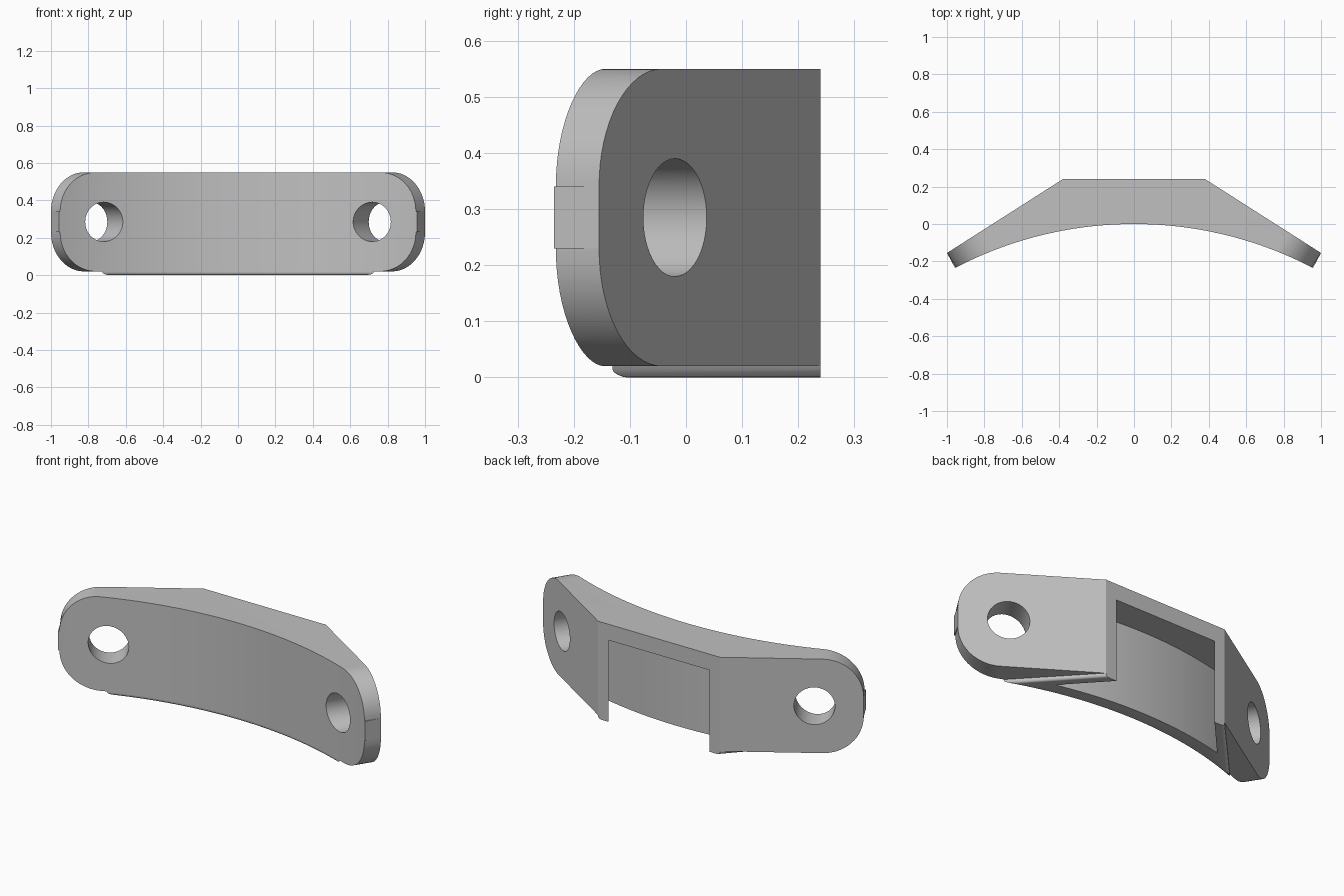
import bpy
import bmesh
import math
from mathutils import Vector, Matrix

cube = bpy.data.objects.get("Cube")
if cube:
    bpy.data.objects.remove(cube, do_unlink=True)

# Main sizes
BOTTOM, TOP = 0.02, 0.55
TIP = Vector((1.0, -0.155, 0))       # outer end of the back face
SHOULDER = Vector((0.38, 0.24, 0))   # where the wing meets the flat back
FRONT_X, FRONT_Y = 0.957, -0.235
RADIUS = (FRONT_X ** 2 + FRONT_Y ** 2) / (-2 * FRONT_Y)
WALL = 0.08
CORNER = 0.21

grey = bpy.data.materials.new("light grey")
grey.use_nodes = True
colour = (0.53, 0.53, 0.53, 1)
grey.diffuse_color = colour
grey.node_tree.nodes["Principled BSDF"].inputs["Base Color"].default_value = colour


def arc(half_width, offset=0.0, steps=48):
    """Points on the curved front, from +x to -x."""
    points = []
    for i in range(steps + 1):
        x = half_width * (1 - 2 * i / steps)
        points.append((x, math.sqrt((RADIUS + offset) ** 2 - x * x) - RADIUS))
    return points


def prism(name, outline, low, high, matrix=Matrix()):
    """Extrude a flat outline between two heights."""
    bm = bmesh.new()
    base = bm.faces.new([bm.verts.new((p[0], p[1], low)) for p in outline])
    new = bmesh.ops.extrude_face_region(bm, geom=[base])["geom"]
    verts = [v for v in new if isinstance(v, bmesh.types.BMVert)]
    bmesh.ops.translate(bm, verts=verts, vec=(0, 0, high - low))
    bmesh.ops.transform(bm, matrix=matrix, verts=bm.verts)
    bmesh.ops.recalc_face_normals(bm, faces=bm.faces)
    mesh = bpy.data.meshes.new(name)
    bm.to_mesh(mesh)
    bm.free()
    obj = bpy.data.objects.new(name, mesh)
    bpy.context.collection.objects.link(obj)
    mesh.materials.append(grey)
    return obj


def activate(obj):
    bpy.ops.object.select_all(action="DESELECT")
    obj.select_set(True)
    bpy.context.view_layer.objects.active = obj


def cut(obj, cutter):
    activate(obj)
    mod = obj.modifiers.new("cut", "BOOLEAN")
    mod.operation = "DIFFERENCE"
    mod.solver = "EXACT"
    mod.object = cutter
    bpy.ops.object.modifier_apply(modifier=mod.name)


# Curved bracket body and the thin lip beneath it
back = [(-SHOULDER.x, SHOULDER.y), (SHOULDER.x, SHOULDER.y)]
body = prism("bracket_body",
             [(-TIP.x, TIP.y)] + back + [(TIP.x, TIP.y)] + arc(FRONT_X), BOTTOM, TOP)
lip = prism("bottom_lip", back + arc(0.725), 0, BOTTOM)

# Round the lower edge of the lip, except along the back
bm = bmesh.new()
bm.from_mesh(lip.data)
edges = [e for e in bm.edges
         if all(v.co.z < 0.001 for v in e.verts) and any(v.co.y < 0.23 for v in e.verts)]
bmesh.ops.bevel(bm, geom=edges, offset=0.015, segments=4, profile=0.5, affect="EDGES")
bm.to_mesh(lip.data)
bm.free()

# Pocket open at the back and underneath
pocket = prism("pocket_cutter",
               [(-0.315, 0.4), (0.315, 0.4), (0.315, 0.24)]
               + arc(0.52, WALL) + [(-0.315, 0.24)], -0.1, 0.46)
for part in (body, lip):
    cut(part, pocket)
cutters = [pocket]

# Rounded wing corners and bolt holes, square to each wing's back face
along = (TIP - SHOULDER).normalized()
length = (TIP - SHOULDER).length
middle = (BOTTOM + TOP) / 2
half = (TOP - BOTTOM) / 2
hole = [(0.483 + 0.105 * math.cos(math.tau * i / 48),
         0.105 * math.sin(math.tau * i / 48)) for i in range(48)]
for side in (1, -1):
    u = Vector((along.x * side, along.y, 0))
    up = Vector((0, 0, 1))
    frame = Matrix((u, up, u.cross(up))).transposed().to_4x4()
    frame.translation = Vector((SHOULDER.x * side, SHOULDER.y, middle))
    shapes = [hole]
    for end in (1, -1):
        curve = []
        for i in range(17):
            a = math.pi / 2 * i / 16
            curve.append((length - CORNER + CORNER * math.sin(a),
                          end * (half - CORNER + CORNER * math.cos(a))))
        outer = length + 0.1
        shapes.append(curve + [(outer, end * (half - CORNER)), (outer, end * (half + 0.1)),
                               (length - CORNER, end * (half + 0.1))])
    for shape in shapes:
        cutter = prism("wing_cutter", shape, -0.5, 0.5, frame)
        cut(body, cutter)
        cutters.append(cutter)

for cutter in cutters:
    bpy.data.objects.remove(cutter, do_unlink=True)

for part in (body, lip):
    activate(part)
    bpy.ops.object.shade_smooth_by_angle(angle=math.radians(25))
